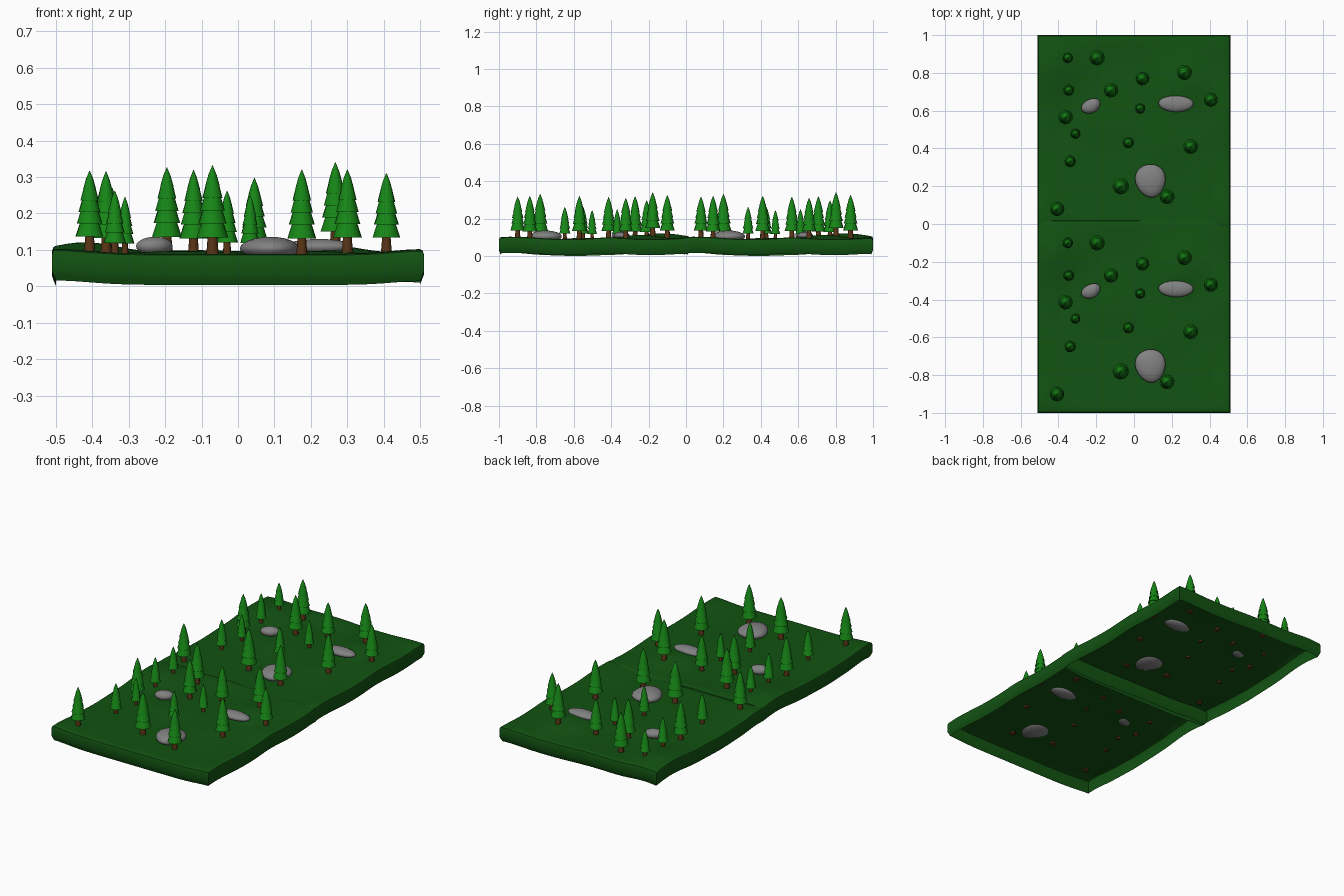
import bpy, bmesh, math, random
from mathutils import Vector, Matrix

if "Cube" in bpy.data.objects:
    bpy.data.objects.remove(bpy.data.objects["Cube"])

random.seed(4)
HALF = 0.51          # half size of one square tile
OFFSETS = (-0.49, 0.49)


def material(name, rgb):
    m = bpy.data.materials.new(name)
    m.diffuse_color = (*rgb, 1)
    m.use_nodes = True
    m.node_tree.nodes["Principled BSDF"].inputs["Base Color"].default_value = m.diffuse_color
    return m


GRASS = material("grass", (0.006, 0.085, 0.006))
LEAF = material("leaf", (0.008, 0.24, 0.008))
BARK = material("bark", (0.10, 0.035, 0.008))
STONE = material("stone", (0.22, 0.22, 0.22))

# Gentle hills and dips: x, y, height, spread x, spread y
BUMPS = [(-0.42, 0.36, 0.032, 0.13, 0.17), (0.25, 0.25, 0.024, 0.12, 0.13),
         (-0.10, 0.50, 0.010, 0.20, 0.10), (-0.50, -0.45, 0.014, 0.13, 0.12),
         (0.50, -0.42, 0.013, 0.11, 0.16), (0.48, 0.08, 0.010, 0.10, 0.12),
         (-0.50, -0.10, -0.004, 0.10, 0.10), (0.20, -0.05, 0.008, 0.12, 0.12),
         (-0.15, 0.05, 0.008, 0.15, 0.10), (0.45, 0.48, 0.008, 0.12, 0.10)]


def ground(x, y):
    return 0.089 + sum(h * math.exp(-((x - a) / sx) ** 2 - ((y - b) / sy) ** 2)
                       for a, b, h, sx, sy in BUMPS)


def finish(bm, name, mats, angle=None):
    me = bpy.data.meshes.new(name)
    bm.to_mesh(me)
    bm.free()
    for m in mats:
        me.materials.append(m)
    ob = bpy.data.objects.new(name, me)
    bpy.context.collection.objects.link(ob)
    if angle:
        bpy.ops.object.select_all(action='DESELECT')
        ob.select_set(True)
        bpy.context.view_layer.objects.active = ob
        bpy.ops.object.shade_smooth_by_angle(angle=math.radians(angle))
    return ob


# Ground tile: hilly sheet with a rounded skirt, open underneath
def make_ground(oy):
    bm = bmesh.new()
    n, r = 40, HALF - 0.012
    bmesh.ops.create_grid(bm, x_segments=n, y_segments=n, size=r)
    rim = [e for e in bm.edges if e.is_boundary]
    for v in bm.verts:
        v.co.z = ground(v.co.x, v.co.y)
    for grow, drop in ((0.008, 0.003), (0.004, 0.012), (0, 0.042), (-0.005, 0.014), (-0.006, 0.014)):
        ext = bmesh.ops.extrude_edge_only(bm, edges=rim)["geom"]
        r += grow
        for v in (g for g in ext if isinstance(g, bmesh.types.BMVert)):
            k = r / (r - grow)
            v.co.x *= k
            v.co.y *= k
            v.co.z -= drop
        rim = [g for g in ext if isinstance(g, bmesh.types.BMEdge) and g.is_boundary]
    bmesh.ops.recalc_face_normals(bm, faces=bm.faces)
    bm.faces.ensure_lookup_table()
    if bm.faces[n * n // 2].normal.z < 0:
        bmesh.ops.reverse_faces(bm, faces=bm.faces)
    for v in bm.verts:
        v.co.z = max(v.co.z, 0)
    bmesh.ops.translate(bm, verts=bm.verts, vec=(0, oy, 0))
    finish(bm, "ground_tile", [GRASS], 40)


def lathe(bm, profile, sides, mat, turn):
    rings = []
    for r, z in profile:
        rings.append([bm.verts.new((r * math.cos(turn + 2 * math.pi * i / sides),
                                    r * math.sin(turn + 2 * math.pi * i / sides), z))
                      for i in range(sides)])
    for a, b in zip(rings, rings[1:]):
        for i in range(sides):
            j = (i + 1) % sides
            bm.faces.new((a[i], a[j], b[j], b[i])).material_index = mat
    for ring, flip in ((rings[0], True), (rings[-1], False)):
        bm.faces.new(ring[::-1] if flip else ring).material_index = mat


# Pine: flared trunk and five stacked skirts of needles
def make_tree(x, y, top, rad, oy):
    base = ground(x, y) - 0.005
    h = top - base
    bm = bmesh.new()
    turn = random.uniform(0, 1)
    lathe(bm, [(rad * 0.42, -0.004), (rad * 0.36, h * 0.08), (rad * 0.27, h * 0.28)], 8, 1, turn)
    tiers = [(0.20, 1.00, 0.46), (0.36, 0.90, 0.60), (0.50, 0.78, 0.73),
             (0.64, 0.64, 0.86), (0.78, 0.45, 1.00)]
    for k, (z0, r, z1) in enumerate(tiers):
        tip = 0.02 if k == 4 else r * 0.45
        lathe(bm, [(rad * r * 0.5, h * (z0 + 0.03)), (rad * r, h * z0),
                   (rad * (r * 0.55 + tip * 0.4), h * (z0 * 0.45 + z1 * 0.55)),
                   (rad * tip, h * z1)], 10, 0, turn + k * 0.3)
    bmesh.ops.translate(bm, verts=bm.verts, vec=(x, y + oy, base))
    finish(bm, "pine_tree", [LEAF, BARK], 45)


# Boulder: squashed egg half buried in the ground
def make_rock(x, y, z, size, angle, taper, oy):
    bm = bmesh.new()
    bmesh.ops.create_uvsphere(bm, u_segments=20, v_segments=12, radius=1)
    for v in bm.verts:
        v.co.x *= 1 + taper * v.co.y
    bmesh.ops.transform(bm, verts=bm.verts, matrix=Matrix.Translation((x, y + oy, z))
                        @ Matrix.Rotation(angle, 4, 'Z') @ Matrix.Diagonal((*size, 1)))
    finish(bm, "boulder", [STONE], 60)


# Tree spots on a tile: x, y, top height, canopy radius
TREES = [(-0.35, 0.39, 0.265, 0.028), (-0.195, 0.39, 0.326, 0.041), (0.045, 0.28, 0.297, 0.037),
         (0.267, 0.312, 0.34, 0.041), (0.407, 0.168, 0.31, 0.038), (-0.345, 0.217, 0.27, 0.029),
         (-0.122, 0.218, 0.319, 0.039), (0.033, 0.122, 0.25, 0.027), (-0.362, 0.076, 0.315, 0.039),
         (-0.31, -0.012, 0.245, 0.026), (-0.338, -0.158, 0.262, 0.031), (-0.03, -0.06, 0.262, 0.030),
         (0.30, -0.08, 0.32, 0.040), (-0.07, -0.29, 0.331, 0.044), (0.175, -0.345, 0.32, 0.040),
         (-0.407, -0.41, 0.317, 0.039)]
ROCKS = [(-0.228, 0.134, 0.11, (0.053, 0.037, 0.026), 0.45, 0.1),
         (0.222, 0.146, 0.108, (0.093, 0.043, 0.022), -0.02, 0.05),
         (0.088, -0.262, 0.104, (0.080, 0.089, 0.032), 0.15, 0.15)]

for oy in OFFSETS:
    make_ground(oy)
    for t in TREES:
        make_tree(*t, oy)
    for r in ROCKS:
        make_rock(*r, oy)
